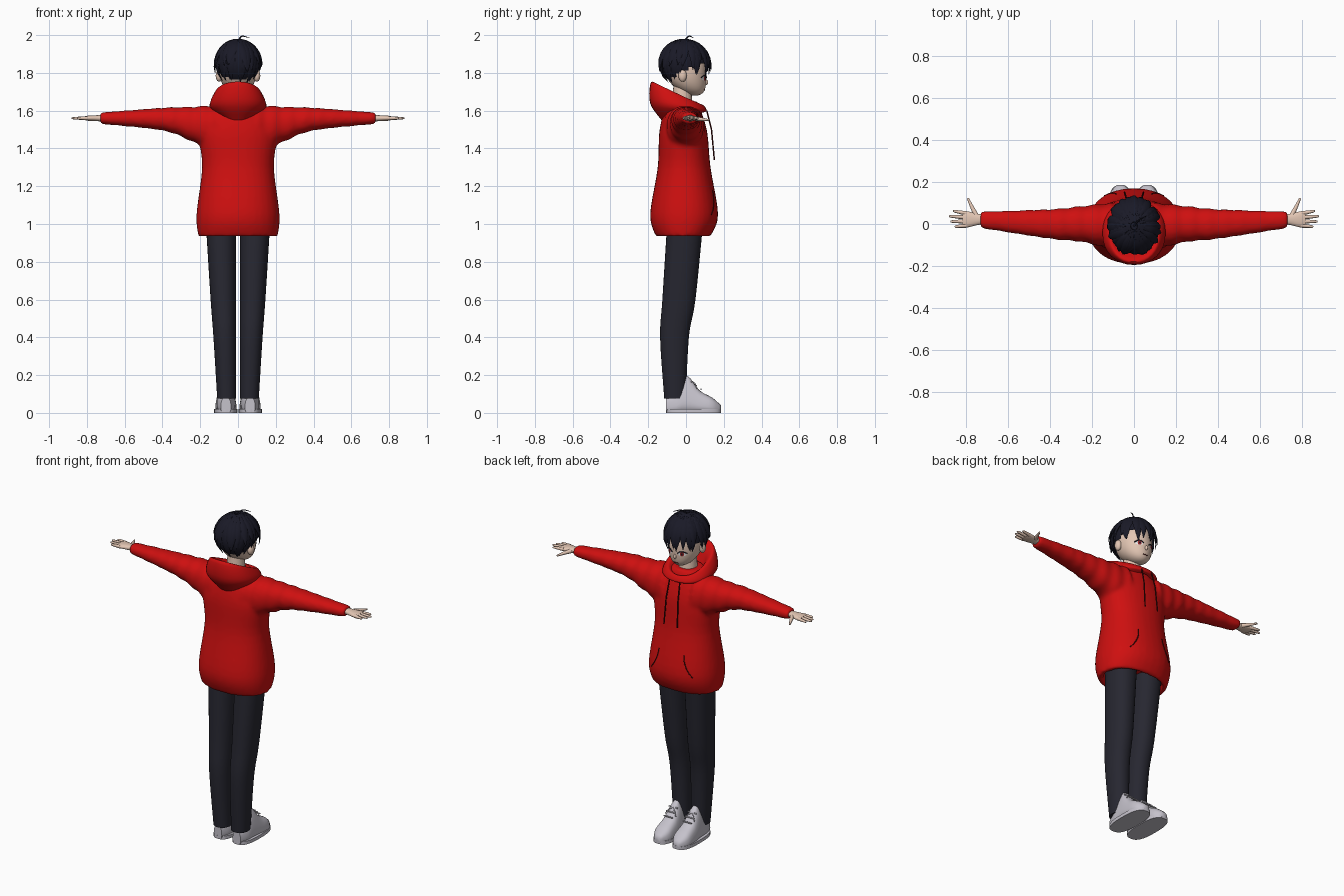
import bpy, bmesh, random
from math import sin, cos, pi, radians, copysign
from mathutils import Vector
from mathutils.bvhtree import BVHTree

random.seed(4)
default_cube = bpy.data.objects.get("Cube")
if default_cube:
    bpy.data.objects.remove(default_cube)

X, Y, Z = Vector((1, 0, 0)), Vector((0, 1, 0)), Vector((0, 0, 1))


def material(name, *rgb):
    mat = bpy.data.materials.new(name)
    mat.use_nodes = True
    mat.diffuse_color = (*rgb, 1)
    shader = mat.node_tree.nodes["Principled BSDF"]
    shader.inputs["Base Color"].default_value = (*rgb, 1)
    shader.inputs["Roughness"].default_value = 0.8
    return mat


RED = material("red fabric", 0.62, 0.005, 0.005)
SKIN = material("skin", 0.76, 0.56, 0.45)
HAIR = material("blue black hair", 0.01, 0.01, 0.02)
PANTS = material("dark trousers", 0.02, 0.02, 0.03)
SHOE = material("pale grey leather", 0.56, 0.54, 0.6)
CORD = material("dark red cord", 0.06, 0.003, 0.003)
WHITE = material("eye white", 0.8, 0.8, 0.8)
IRIS = material("red iris", 0.35, 0.02, 0.02)


def rounded(value, exponent):
    return copysign(abs(value) ** (2 / exponent), value)


def ring(center, u, v, exponent=2.2, sides=32):
    """Superellipse loop around the center, spanned by u and v."""
    turns = [2 * pi * i / sides for i in range(sides)]
    return [Vector(center) + u * rounded(cos(a), exponent) + v * rounded(sin(a), exponent) for a in turns]


def flat_ring(z, width, back, front, x=0):
    return ring((x, (back + front) / 2, z), X * width, Y * (front - back) / 2)


def smooth_keys(*keys, steps=5):
    """Catmull-Rom samples running through the given key tuples."""
    keys = [Vector(key) for key in keys]
    last = len(keys) - 1
    samples = []
    for i in range(last):
        a, b, c, d = keys[max(i - 1, 0)], keys[i], keys[i + 1], keys[min(i + 2, last)]
        for step in range(steps):
            t = step / steps
            bend = (c - a) * t + (a * 2 - b * 5 + c * 4 - d) * t ** 2 + (b * 3 - a - c * 3 + d) * t ** 3
            samples.append(b + bend / 2)
    return samples + [keys[-1]]


def loft(bm, rings, caps=True):
    loops = [[bm.verts.new(point) for point in loop] for loop in rings]
    for lower, upper in zip(loops, loops[1:]):
        for i in range(len(lower)):
            bm.faces.new((lower[i - 1], lower[i], upper[i], upper[i - 1]))
    if caps:
        bm.faces.new(loops[0])
        bm.faces.new(loops[-1])


def tube(bm, points, start, end, sides=8):
    """Tapering tube along the points."""
    points = [Vector(point) for point in points]
    last = len(points) - 1
    rings = []
    for i, point in enumerate(points):
        along = points[min(i + 1, last)] - points[max(i - 1, 0)]
        u = along.cross(Vector((0.3, 0.9, 0.2))).normalized()
        radius = start + (end - start) * i / last
        rings.append(ring(point, u * radius, along.cross(u).normalized() * radius, 2, sides))
    loft(bm, rings)


def ball(bm, center, size):
    for vert in bmesh.ops.create_uvsphere(bm, u_segments=32, v_segments=20, radius=1)["verts"]:
        vert.co = Vector(center) + vert.co * Vector(size)


def finish(bm, name, mat, mirror=False):
    bmesh.ops.recalc_face_normals(bm, faces=bm.faces)
    mesh = bpy.data.meshes.new(name)
    bm.to_mesh(mesh)
    bm.free()
    mesh.materials.append(mat)
    mesh.shade_smooth()
    mesh.set_sharp_from_angle(angle=radians(50))
    part = bpy.data.objects.new(name, mesh)
    bpy.context.collection.objects.link(part)
    if mirror:
        part.modifiers.new("other side", "MIRROR").use_mirror_merge = False
    return part


def front_surface(part):
    """Return a function that finds points on the part's +y side."""
    bpy.context.view_layer.update()
    tree = BVHTree.FromObject(part, bpy.context.evaluated_depsgraph_get())
    return lambda x, z, lift=0: tree.ray_cast(Vector((x, 1, z)), -Y)[0] + Y * lift


# Hoodie: hollow hem, body and sleeves fused into one soft shell
bm = bmesh.new()
body = [flat_ring(*key) for key in smooth_keys(
    (0.935, 0.21, -0.16, 0.13), (1.05, 0.22, -0.19, 0.17), (1.3, 0.19, -0.15, 0.13),
    (1.5, 0.2, -0.14, 0.11), (1.65, 0.08, -0.1, 0.06))]
inside = [[point * 0.85 + Z * (point.z * 0.15 + lift) for point in body[0]] for lift in (0.05, 0)]
loft(bm, inside + body)
for side in (-1, 1):
    sleeve = []
    for x, y, z, depth, height in smooth_keys(
            (0.1, -0.01, 1.5, 0.11, 0.13), (0.25, 0, 1.53, 0.085, 0.09),
            (0.4, 0, 1.555, 0.07, 0.06), (0.73, 0.02, 1.56, 0.04, 0.03), steps=9):
        fold = 1 + 0.04 * sin(75 * x)
        sleeve.append(ring((side * x, y, z), Y * depth * fold, Z * height * fold))
    loft(bm, sleeve)
hoodie = finish(bm, "hoodie", RED)
fuse = hoodie.modifiers.new("fuse", "REMESH")
fuse.mode = "VOXEL"
fuse.voxel_size = 0.011
fuse.use_smooth_shade = True
soften = hoodie.modifiers.new("soften", "SMOOTH")
soften.iterations = 6
on_hoodie = front_surface(hoodie)

# Lowered hood: tilted loops from the shoulders, over the rim and inside
bm = bmesh.new()
hood = []
for width, back, front, z_back, z_front in smooth_keys(
        (0.09, -0.13, 0.09, 1.55, 1.59), (0.15, -0.19, 0.11, 1.64, 1.6),
        (0.12, -0.185, 0.09, 1.75, 1.63), (0.09, -0.14, 0.06, 1.72, 1.61), (0.08, -0.1, 0.05, 1.64, 1.6)):
    loop = flat_ring(0, width, back, front)
    for point in loop:
        point.z = z_back + (z_front - z_back) * (point.y - back) / (front - back)
    hood.append(loop)
loft(bm, hood, caps=False)
finish(bm, "hood", RED)

# Drawstrings and slanted pocket openings
bm = bmesh.new()
tube(bm, [(0.035, 0.11, 1.6), (0.04, 0.135, 1.5), (0.045, 0.15, 1.34)], 0.004, 0.004)
finish(bm, "drawstrings", CORD, mirror=True)
bm = bmesh.new()
steps = [i / 6 for i in range(7)]
tube(bm, [on_hoodie(0.085 + 0.055 * t * t, 1.18 - 0.13 * t) for t in steps], 0.003, 0.003)
finish(bm, "pocket_openings", CORD, mirror=True)

# Trouser legs, with a nearly straight inner side
bm = bmesh.new()
inner = 0.01
loft(bm, [flat_ring(z, (outer - inner) / 2, back, front, (outer + inner) / 2)
          for z, outer, back, front in smooth_keys(
              (0.075, 0.11, -0.115, 0), (0.4, 0.13, -0.137, 0.015),
              (0.6, 0.145, -0.125, 0.05), (1, 0.17, -0.1, 0.09))])
finish(bm, "trouser_legs", PANTS, mirror=True)

# Shoes: upright sections from heel to toe, narrowing upwards, on flat soles
FOOT = 0.064
bm = bmesh.new()
shoe = [ring((0, y, height / 2), X * width, Z * height / 2, 2.8) for y, width, height in smooth_keys(
    (-0.105, 0.03, 0.08), (-0.05, 0.05, 0.11), (0, 0.06, 0.2),
    (0.07, 0.063, 0.12), (0.14, 0.058, 0.08), (0.185, 0.02, 0.04), steps=3)]
for point in sum(shoe, []):
    point.x = FOOT + point.x * (1 - 2.8 * point.z)
loft(bm, shoe)
finish(bm, "shoes", SHOE, mirror=True)
bm = bmesh.new()
loft(bm, [ring((FOOT, 0.04, z), X * 0.062, Y * 0.146, 2.7) for z in (0, 0.02)])
finish(bm, "soles", SHOE, mirror=True)
bm = bmesh.new()
for row in range(3):
    y, z = 0.03 + 0.025 * row, 0.165 - 0.02 * row
    tube(bm, [(FOOT + x, y, z) for x in (-0.03, 0, 0.03)], 0.004, 0.004)
for side in (-1, 1):
    tube(bm, [(FOOT + side * 0.018 * i, 0.035 + 0.012 * i, 0.165 - 0.009 * i * i) for i in range(3)], 0.003, 0.003)
finish(bm, "laces", SHOE, mirror=True)

# Hands: palm, four spread fingers and a thumb
bm = bmesh.new()
PALM_Y, PALM_Z = 0.022, 1.56
loft(bm, [ring((x, PALM_Y, PALM_Z), Y * width, Z * height) for x, width, height in smooth_keys(
    (0.7, 0.025, 0.018), (0.74, 0.026, 0.016), (0.79, 0.038, 0.014), (0.815, 0.034, 0.009), steps=3)])
for finger in range(4):
    root = Vector((0.795, 0.05 - 0.019 * finger, PALM_Z))
    tip = Vector((0.886 - 0.02 * abs(finger - 1.3), 0.062 - 0.025 * finger, PALM_Z))
    tube(bm, [root.lerp(tip, t) for t in (0, 0.5, 0.9, 1)], 0.011, 0.004)
tube(bm, [(0.745, 0.03, PALM_Z), (0.77, 0.08, 1.555), (0.79, 0.123, 1.55)], 0.014, 0.005)
finish(bm, "hands", SKIN, mirror=True)

# Head with the jaw drawn forward, neck, nose and ears
bm = bmesh.new()
ball(bm, (0, 0, 0), (0.098, 0.108, 0.13))
for vert in bm.verts:
    vert.co.y += 3 * min(0, vert.co.z) ** 2
    vert.co.z += 1.81
on_head = front_surface(finish(bm, "head", SKIN))
bm = bmesh.new()
tube(bm, [(0, -0.015, 1.57), (0, -0.02, 1.65), (0, -0.02, 1.74)], 0.06, 0.046, 20)
finish(bm, "neck", SKIN)
bm = bmesh.new()
ball(bm, on_head(0, 1.75), (0.008, 0.011, 0.014))
finish(bm, "nose", SKIN)
bm = bmesh.new()
ball(bm, (0.1, -0.018, 1.785), (0.018, 0.022, 0.032))
finish(bm, "ears", SKIN, mirror=True)

# Eyes, lashes and mouth laid over the face
EYE_X, EYE_Z = 0.042, 1.772
for name, mat, width, height, lift in (
        ("eyes", WHITE, 0.021, 0.013, 0.002), ("irises", IRIS, 0.01, 0.013, 0.004),
        ("pupils", HAIR, 0.004, 0.007, 0.006)):
    bm = bmesh.new()
    outline = ring((EYE_X, 0, EYE_Z), X * width, Z * height, 2, 16)
    edge = [bm.verts.new(on_head(point.x, point.z, lift)) for point in outline]
    middle = bm.verts.new(on_head(EYE_X, EYE_Z, lift))
    for i in range(len(edge)):
        bm.faces.new((middle, edge[i - 1], edge[i]))
    finish(bm, name, mat, mirror=True)
bm = bmesh.new()
tube(bm, [on_head(EYE_X + 0.012 * i, EYE_Z + 0.015 - 0.003 * i * i, 0.003) for i in range(-2, 3)], 0.003, 0.003)
finish(bm, "lashes", HAIR, mirror=True)
bm = bmesh.new()
tube(bm, [on_head(0.016 * i, 1.71, 0.001) for i in (-1, 0, 1)], 0.002, 0.002)
finish(bm, "mouth", CORD)

# Hair cap, cut back from the face
CROWN = Vector((0, -0.01, 1.85))
CAP = Vector((0.112, 0.124, 0.12))
bm = bmesh.new()
ball(bm, CROWN, CAP)
face_side = [vert for vert in bm.verts if vert.co.z < 1.8 + 0.45 * vert.co.y]
bmesh.ops.delete(bm, geom=face_side, context="VERTS")
finish(bm, "hair_cap", HAIR)


# Tapering locks that run from the crown down to pointed tips
def lock(bm, turn, reach, width, flare, sway):
    rings = []
    for i in range(8):
        t = i / 7
        around, down = radians(turn + sway * t), radians(reach) * (0.08 + 0.92 * t)
        outward = Vector((sin(down) * cos(around), sin(down) * sin(around), cos(down)))
        across = Vector((-sin(around), cos(around), 0))
        half = width * min(1, 0.2 + 2 * t) * (1 - t ** 3) + 0.001
        thickness = 0.012 * (1 - t * t) + 0.001
        center = CROWN + outward * CAP * (1 + flare * t * t)
        rings.append(ring(center, across * half, outward * thickness, 2, 6))
    loft(bm, rings)


bm = bmesh.new()
LOCKS = 20
for i in range(LOCKS):
    turn = 360 * i / LOCKS
    facing = sin(radians(turn))
    reach = 115 if facing > -0.3 else 138
    flare = 0.17 if facing > 0 else 0.08
    lock(bm, turn, reach + random.uniform(-7, 7), 0.03, flare, random.uniform(-12, 12))
    lock(bm, turn + 9, random.uniform(90, 108), 0.027, random.uniform(0.12, 0.2), random.uniform(-14, 14))
finish(bm, "hair_locks", HAIR)
bm = bmesh.new()
tube(bm, smooth_keys((0, -0.01, 1.965), (0.02, 0.015, 1.994), (0.06, 0.04, 1.985)), 0.006, 0.001)
finish(bm, "stray_curl", HAIR)
